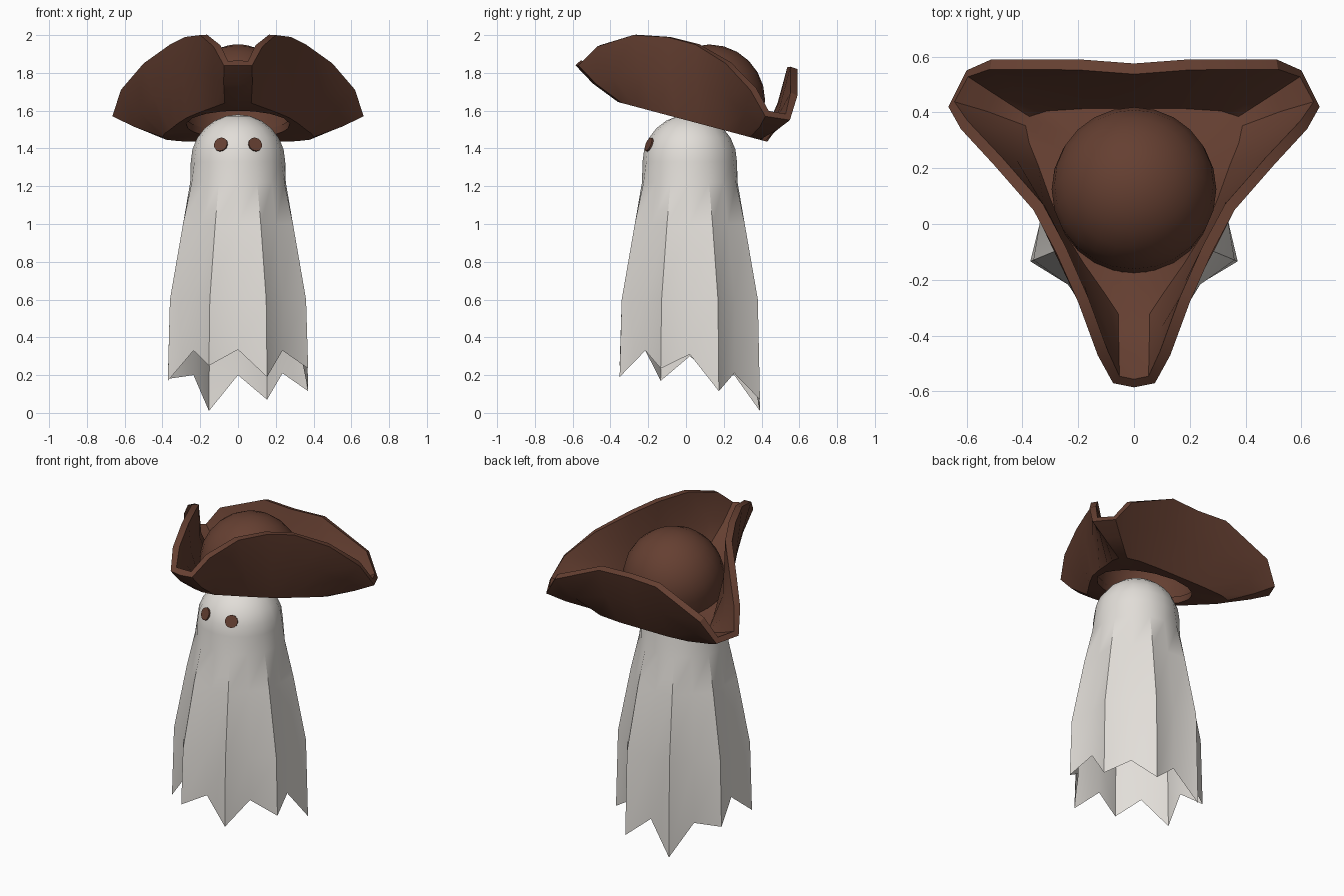
import bpy, math
from mathutils import Vector, Matrix

if "Cube" in bpy.data.objects:
    bpy.data.objects.remove(bpy.data.objects["Cube"])


def material(name, rgb):
    mat = bpy.data.materials.new(name)
    mat.use_nodes = True
    mat.diffuse_color = (*rgb, 1)
    mat.node_tree.nodes["Principled BSDF"].inputs["Base Color"].default_value = (*rgb, 1)
    return mat


def finish(obj, mat, angle=30):
    obj.data.materials.append(mat)
    bpy.ops.object.select_all(action="DESELECT")
    obj.select_set(True)
    bpy.context.view_layer.objects.active = obj
    for mod in list(obj.modifiers):
        bpy.ops.object.modifier_apply(modifier=mod.name)
    bpy.ops.object.shade_smooth_by_angle(angle=math.radians(angle))


def loft(name, rings, tip=None):
    """Skin a stack of closed rings, optionally closed by a tip point."""
    n = len(rings[0])
    verts = [p for ring in rings for p in ring]
    faces = []
    for i in range(len(rings) - 1):
        for j in range(n):
            k = (j + 1) % n
            faces.append((i * n + j, i * n + k, (i + 1) * n + k, (i + 1) * n + j))
    if tip is not None:
        last = len(verts) - n
        faces += [(last + j, last + (j + 1) % n, len(verts)) for j in range(n)]
        verts.append(tip)
    mesh = bpy.data.meshes.new(name)
    mesh.from_pydata(verts, [], faces)
    obj = bpy.data.objects.new(name, mesh)
    bpy.context.collection.objects.link(obj)
    return obj


cloth = material("pale_cloth", (0.76, 0.73, 0.69))
brown = material("brown_felt", (0.13, 0.05, 0.031))

# Sheet body: eight pleat ridges alternating with shallow valleys
SIDES = 16
HEAD = Vector((0, 0.02, 1.33))
HEAD_R = 0.25


def sheet_ring(ridge, valley, heights):
    ring = []
    for j in range(SIDES):
        a = math.radians(22.5 * (j + 1))
        r = valley if j % 2 else ridge
        ring.append((r * math.cos(a), HEAD.y + r * math.sin(a), heights[j]))
    return ring


# Ragged hem heights, tip then notch, counter-clockwise from the left side
hem = [0.115, 0.21, 0.07, 0.2, 0.01, 0.2, 0.18, 0.3,
       0.17, 0.33, 0.25, 0.335, 0.19, 0.33, 0.235, 0.31]
rings = [sheet_ring(0.402, 0.333, hem)]
for ridge, valley, z in [(0.39, 0.335, 0.6), (0.315, 0.285, 1.0), (0.265, 0.253, 1.22)]:
    rings.append(sheet_ring(ridge, valley, [z] * SIDES))
for step in range(6):
    a = math.radians(15 * step)
    r = HEAD_R * math.cos(a)
    rings.append(sheet_ring(r, r, [HEAD.z + HEAD_R * math.sin(a)] * SIDES))
sheet = loft("sheet_body", rings, HEAD + Vector((0, 0, HEAD_R)))
finish(sheet, cloth)

# Eyes: thin discs lying on the head
for side, label in ((1, "left"), (-1, "right")):
    out = Vector((side * 0.09, -0.214, 0.09)).normalized()
    bpy.ops.mesh.primitive_cylinder_add(
        vertices=12, radius=0.038, depth=0.009,
        location=HEAD + out * (HEAD_R + 0.001),
        rotation=out.to_track_quat("Z", "Y").to_euler())
    eye = bpy.context.object
    eye.name = label + "_eye"
    finish(eye, brown)

# Hat crown: tall dome leaning back
CROWN = Vector((0, 0.09, 1.53))
lean = Matrix.Translation(CROWN) @ Matrix.Rotation(math.radians(-15), 4, "X")
profile = [(0.28, 0), (0.295, 0.13)]
profile += [(0.295 * math.cos(math.radians(a)), 0.13 + 0.295 * math.sin(math.radians(a)))
            for a in range(15, 90, 15)]
rings = [[lean @ Vector((r * math.cos(t * math.tau / 24), r * math.sin(t * math.tau / 24), h))
          for t in range(24)] for r, h in profile]
crown = loft("hat_crown", rings, lean @ Vector((0, 0, 0.425)))
finish(crown, brown)

# Hat brim: half outline from front to back; rim point, then crease x and y
half = [
    ((0, -0.585, 1.84), (0, -0.36)),
    ((0.075, -0.57, 1.84), (0.07, -0.34)),
    ((0.13, -0.47, 1.94), (0.12, -0.27)),
    ((0.2, -0.28, 2.0), (0.2, -0.16)),
    ((0.28, -0.1, 1.99), (0.27, -0.05)),
    ((0.36, 0.05, 1.95), (0.32, 0.07)),
    ((0.5, 0.21, 1.85), (0.36, 0.19)),
    ((0.62, 0.34, 1.71), (0.39, 0.27)),
    ((0.665, 0.42, 1.57), (0.4, 0.34)),
    ((0.6, 0.55, 1.55), (0.38, 0.39)),
    ((0.51, 0.59, 1.68), (0.31, 0.42)),
    ((0.2, 0.59, 1.82), (0.17, 0.43)),
    ((0, 0.575, 1.82), (0, 0.43)),
]


def on_plane(x, y):
    return Vector((x, y, 1.55 - 0.266 * y))


base, crease, middle, rim = [], [], [], []
for edge, fold in half:
    edge = Vector(edge)
    fold = on_plane(*fold)
    away = Vector((fold.x, fold.y - CROWN.y, 0)).normalized()
    foot = CROWN + away * 0.275
    base.append(on_plane(foot.x, foot.y))
    crease.append(fold)
    middle.append((edge + fold) / 2 + away * 0.02)
    rim.append(edge)


def mirrored(row):
    return row + [Vector((-p.x, p.y, p.z)) for p in row[-2:0:-1]]


brim = loft("hat_brim", [mirrored(row) for row in (base, crease, middle, rim)])
shell = brim.modifiers.new("Thickness", "SOLIDIFY")
shell.thickness = 0.04
shell.offset = -1
finish(brim, brown)
